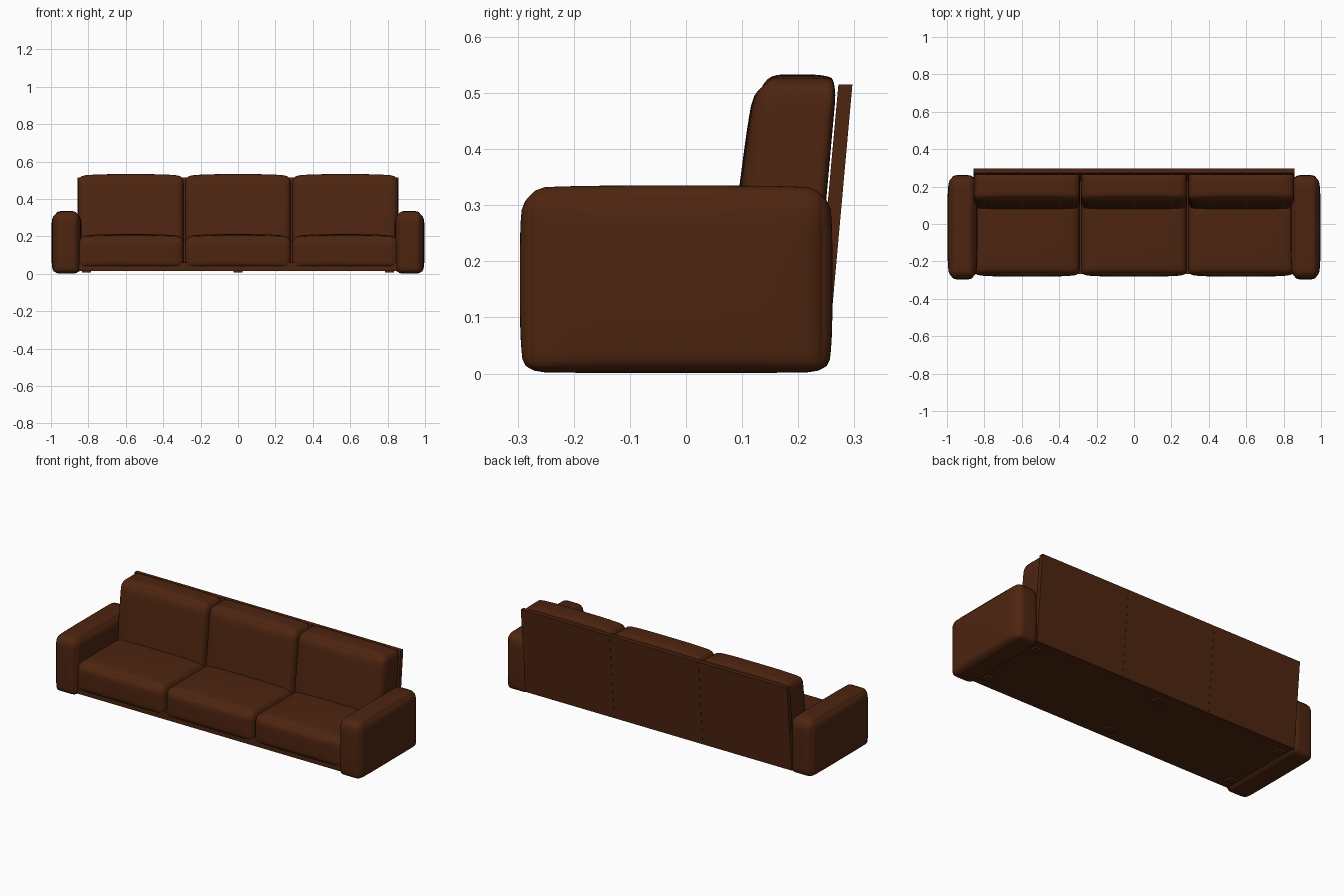
import bpy, bmesh
from math import sin, pi
from mathutils import Vector

cube = bpy.data.objects.get("Cube")
if cube:
    bpy.data.objects.remove(cube, do_unlink=True)

leather = bpy.data.materials.new("brown_leather")
leather.use_nodes = True
colour = (0.075, 0.018, 0.005, 1)
leather.diffuse_color = colour
shader = leather.node_tree.nodes["Principled BSDF"]
shader.inputs["Base Color"].default_value = colour
shader.inputs["Roughness"].default_value = 0.6


def finish(name, bm, angle):
    bmesh.ops.recalc_face_normals(bm, faces=bm.faces)
    mesh = bpy.data.meshes.new(name)
    bm.to_mesh(mesh)
    bm.free()
    mesh.materials.append(leather)
    obj = bpy.data.objects.new(name, mesh)
    bpy.context.collection.objects.link(obj)
    bpy.ops.object.select_all(action="DESELECT")
    obj.select_set(True)
    bpy.context.view_layer.objects.active = obj
    bpy.ops.object.shade_smooth_by_angle(angle=angle)
    return obj


def cushion(name, low, high, r_low, r_high, b_low, b_high, warp=None):
    """Rounded block: corner radius and outward bulge for each of its six sides."""
    bm = bmesh.new()
    bmesh.ops.create_cube(bm, size=2)
    bmesh.ops.subdivide_edges(bm, edges=bm.edges[:], cuts=17, use_grid_fill=True)
    for v in bm.verts:
        t = [sin(pi / 2 * c) for c in v.co]
        inner, d = Vector(), Vector()
        radii = [r_low[i] if t[i] < 0 else r_high[i] for i in range(3)]
        for i in range(3):
            p = low[i] + (high[i] - low[i]) * (t[i] + 1) / 2
            inner[i] = min(max(p, low[i] + r_low[i]), high[i] - r_high[i])
            d[i] = (p - inner[i]) / radii[i]
        if d.length > 0:
            d.normalize()
        p = Vector([inner[i] + d[i] * radii[i] for i in range(3)])
        # Puff out each side, strongest at its middle
        for i in range(3):
            a, b = t[i - 1], t[i - 2]
            swell = (1 - a ** 4) * (1 - b ** 4) * t[i] ** 3
            p[i] += swell * (b_low[i] if t[i] < 0 else b_high[i])
        v.co = warp(p) if warp else p
    return finish(name, bm, pi / 3)


def block(name, low, high, warp=None):
    bm = bmesh.new()
    bmesh.ops.create_cube(bm, size=1)
    for v in bm.verts:
        p = Vector([low[i] + (high[i] - low[i]) * (v.co[i] + 0.5) for i in range(3)])
        v.co = warp(p) if warp else p
    return finish(name, bm, pi / 6)


def lean_panel(p):
    return Vector((p.x, p.y + 0.09 * (p.z - 0.02), p.z))


def lean_cushion(p):
    # The front leans more than the rear, so the cushion thins upward
    front = (0.25 - p.y) / 0.17
    return Vector((p.x, p.y + (0.088 + 0.04 * front) * (p.z - 0.2), p.z))


# Arms
for side, name in ((1, "left_arm"), (-1, "right_arm")):
    x_mid = 0.917 * side
    cushion(name, (x_mid - 0.07, -0.288, 0.003), (x_mid + 0.07, 0.253, 0.33),
            (0.035, 0.035, 0.02), (0.035, 0.035, 0.045),
            (0.011, 0.008, 0.002), (0.011, 0.008, 0.005))

# Seat, back cushion and rear panel for each of the three places
WIDTH = 0.573
for i, place in ((-1, "right"), (0, "middle"), (1, "left")):
    x0, x1 = WIDTH * (i - 0.5), WIDTH * (i + 0.5)
    cushion(place + "_seat", (x0 + 0.003, -0.272, 0.03), (x1 - 0.003, 0.16, 0.198),
            (0.03, 0.03, 0.03), (0.03, 0.03, 0.045),
            (0, 0.009, 0), (0, 0, 0.014))
    cushion(place + "_back_cushion", (x0 + 0.003, 0.085, 0.14), (x1 - 0.003, 0.24, 0.522),
            (0.03, 0.04, 0.03), (0.03, 0.012, 0.04),
            (0, 0.007, 0), (0, 0, 0.011), lean_cushion)
    block(place + "_back_panel", (x0 + 0.0005, 0.227, 0.02), (x1 - 0.0005, 0.252, 0.515),
          lean_panel)

# Base board and low feet
block("base_board", (-0.86, -0.268, 0.016), (0.86, 0.25, 0.06))
for x in (-0.81, 0, 0.81):
    for y, row in ((-0.19, "front"), (0.19, "rear")):
        block(row + "_foot", (x - 0.025, y - 0.02, 0.006), (x + 0.025, y + 0.02, 0.018))
